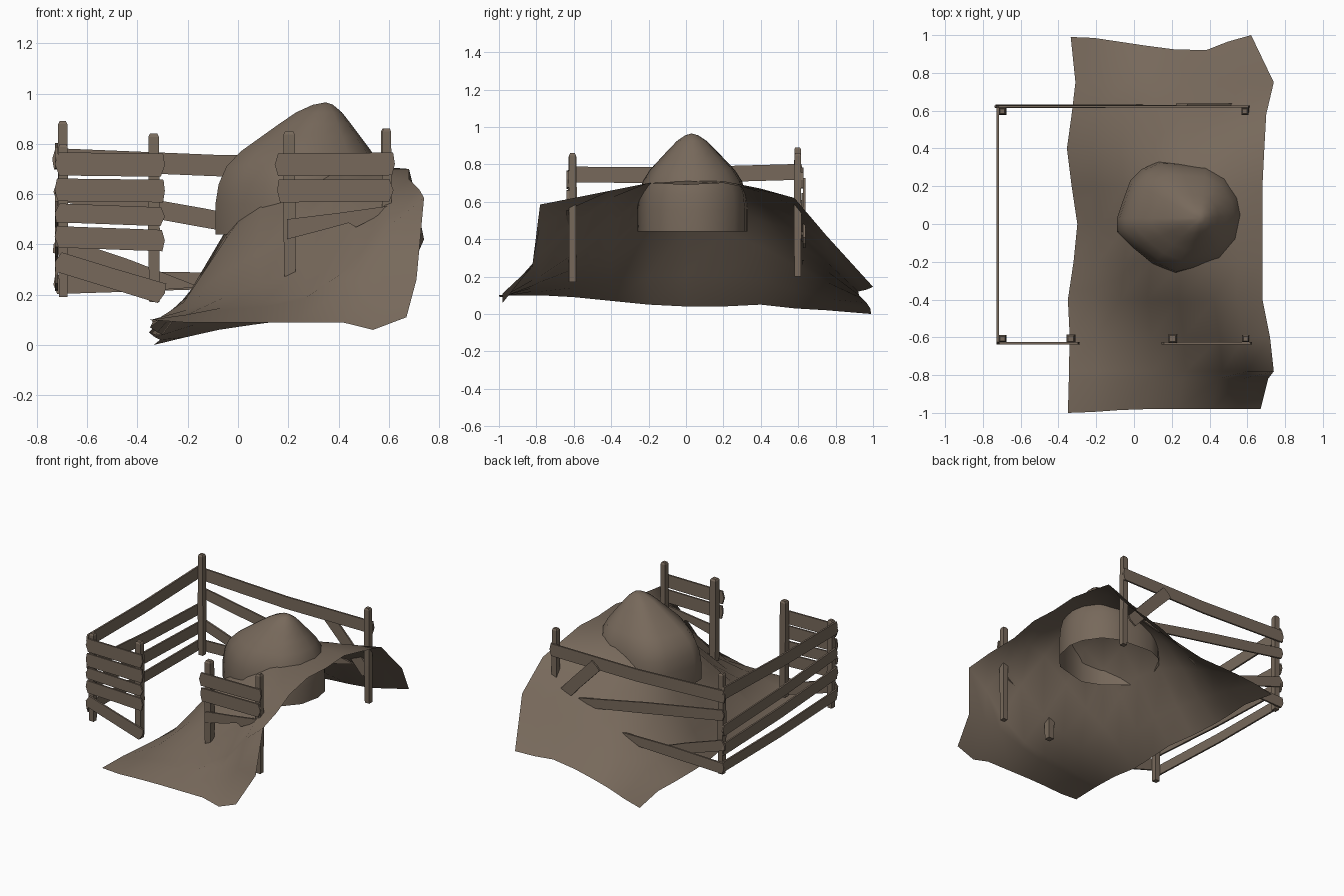
import bpy, math, random
from mathutils import Vector

if "Cube" in bpy.data.objects:
    bpy.data.objects.remove(bpy.data.objects["Cube"])

random.seed(4)
brown = bpy.data.materials.new("earth_brown")
brown.diffuse_color = (0.185, 0.141, 0.105, 1)
brown.use_nodes = True
brown.node_tree.nodes["Principled BSDF"].inputs["Base Color"].default_value = brown.diffuse_color


def make(name, verts, faces, smooth=None):
    me = bpy.data.meshes.new(name)
    me.from_pydata([tuple(v) for v in verts], [], faces)
    me.materials.append(brown)
    me.update()
    ob = bpy.data.objects.new(name, me)
    bpy.context.collection.objects.link(ob)
    if smooth:
        bpy.ops.object.select_all(action='DESELECT')
        bpy.context.view_layer.objects.active = ob
        ob.select_set(True)
        bpy.ops.object.shade_smooth_by_angle(angle=math.radians(smooth))
    return ob


# Hillside: open sheet, each row is (y, left x, right x, heights from left to right)
fractions = [0, .13, .27, .41, .57, .75, .87, 1]
rows = [
    (-1.0, -.35, .67, [.10, .09, .09, .09, .09, .09, .06, .11]),
    (-.82, -.345, .71, [.10, .12, .14, .15, .18, .25, .27, .26]),
    (-.78, -.345, .74, [.10, .12, .15, .17, .20, .32, .47, .585]),
    (-.60, -.34, .72, [.09, .14, .19, .24, .32, .48, .57, .62]),
    (-.40, -.35, .68, [.07, .17, .28, .36, .48, .62, .66, .66]),
    (-.20, -.32, .68, [.05, .20, .42, .55, .65, .70, .70, .70]),
    (0.0, -.30, .68, [.04, .21, .46, .63, .70, .71, .71, .69]),
    (.20, -.33, .68, [.04, .20, .44, .61, .70, .71, .71, .70]),
    (.40, -.355, .69, [.05, .18, .36, .50, .60, .65, .67, .66]),
    (.58, -.33, .70, [.03, .13, .26, .37, .45, .51, .57, .62]),
    (.75, -.31, .74, [.02, .08, .17, .23, .28, .32, .37, .42]),
    (1.0, -.335, .62, [.0, .03, .06, .08, .10, .12, .13, .145]),
]
back_edge = [.99, .985, .965, .945, .925, .92, .965, 1.0]
front_edge = [-1, -.995, -.985, -.98, -.98, -.98, -.98, -.98]
hill = []
for r, (y, x0, x1, zs) in enumerate(rows):
    for c, (f, z) in enumerate(zip(fractions, zs)):
        yy = front_edge[c] if r == 0 else back_edge[c] if r == len(rows) - 1 else y
        hill.append((x0 + (x1 - x0) * f, yy, z))
n = len(fractions)
quads = [(r * n + c, r * n + c + 1, (r + 1) * n + c + 1, (r + 1) * n + c)
         for r in range(len(rows) - 1) for c in range(n - 1)]
make("hillside", hill, quads, 60)

# Boulder: outline rings shrinking toward an off-centre peak, open underneath
outline = [(.585, .05), (.565, .15), (.49, .26), (.38, .315), (.24, .325), (.13, .33),
           (.04, .29), (-.02, .23), (-.06, .12), (-.09, .03), (-.09, -.04),
           (.0, -.13), (.1, -.21), (.22, -.26), (.33, -.235), (.46, -.2), (.555, -.09)]
peak = Vector((.35, .03))
rings = [(.44, 1.0), (.56, 1.0), (.64, .97), (.71, .9), (.77, .77), (.83, .58),
         (.88, .42), (.925, .27), (.955, .12)]
m = len(outline)
verts, faces = [], []
for z, s in rings:
    for p in outline:
        q = peak + (Vector(p) - peak) * s
        verts.append((q.x, q.y, z))
for k in range(len(rings) - 1):
    for i in range(m):
        j = (i + 1) % m
        faces.append((k * m + i, k * m + j, (k + 1) * m + j, (k + 1) * m + i))
verts.append((peak.x, peak.y, .965))
top = (len(rings) - 1) * m
faces += [(top + i, top + (i + 1) % m, len(verts) - 1) for i in range(m)]
make("boulder", verts, faces, 60)


# Flat plank from a profile of (along, height); runs along x or y
def plank(name, profile, pos, along='x', t=.012):
    k = len(profile)
    vs = []
    for d in (-t / 2, t / 2):
        for u, z in profile:
            vs.append((u, pos + d, z) if along == 'x' else (pos + d, u, z))
    fs = [tuple(range(k)), tuple(range(2 * k - 1, k - 1, -1))]
    fs += [(i, k + i, k + (i + 1) % k, (i + 1) % k) for i in range(k)]
    if along == 'y':
        fs = [f[::-1] for f in fs]
    make(name, vs, fs)


# Rough board with uneven ends and a slight sag; a tip makes the far end broken to a point
def board(name, a, b, h, pos, along='x', tip=False, sag=0.0):
    u0, z0 = a
    u1, z1 = b
    d = Vector((u1 - u0, z1 - z0)).normalized()
    nx, nz = -d.y * h / 2, d.x * h / 2
    um, zm = (u0 + u1) / 2, (z0 + z1) / 2 - sag
    e = [random.uniform(0, .015) for _ in range(4)]
    low = [(u0 - nx + e[0], z0 - nz), (um - nx, zm - nz)]
    high = [(um + nx, zm + nz), (u0 + nx + e[1], z0 + nz), (u0 - .004, z0)]
    if tip:
        far = [(u1 - d.x * .14 - nx, z1 - d.y * .14 - nz), (u1, z1 + nz * .6)]
    else:
        far = [(u1 - nx - e[2], z1 - nz), (u1 + .004, z1), (u1 + nx - e[3], z1 + nz)]
    plank(name, low + far + high, pos, along)


# Posts: slightly tapered square timbers with a bevelled top
def post(name, x, y, z0, z1, w=.018):
    vs, fs = [], []
    lean = random.uniform(-.004, .004)
    for z, s in ((z0, .95), (z0 + .4 * (z1 - z0), 1.1), (z1 - .012, 1), (z1, .7)):
        off = lean * (z - z0) / (z1 - z0)
        vs += [(x + off + sx * w * s, y + sy * w * s, z)
               for sx, sy in ((-1, -1), (1, -1), (1, 1), (-1, 1))]
    for k in range(3):
        fs += [(k * 4 + i, k * 4 + (i + 1) % 4, k * 4 + 4 + (i + 1) % 4, k * 4 + 4 + i)
               for i in range(4)]
    make(name, vs, fs + [(3, 2, 1, 0), (12, 13, 14, 15)])


post("post_back_left", -.695, .597, .19, .89)
post("post_back_right", .59, .597, .2, .86)
post("post_front_left", -.695, -.607, .19, .8)
post("post_gate_left", -.333, -.607, .17, .84, .021)
post("post_gate_right", .207, -.607, .17, .85, .022)
post("post_front_right", .592, -.607, .17, .86)

# Front fence, left of the gate
for i, (za, zb, h) in enumerate([(.72, .715, .092), (.617, .612, .09),
                                 (.525, .51, .075), (.43, .415, .085), (.33, .205, .08)]):
    board(f"front_left_board_{i}", (-.725, za), (-.295, zb), h, -.632)

# Front fence, right of the gate
board("front_right_board_0", (.15, .717), (.62, .72), .09, -.632)
board("front_right_board_1", (.16, .612), (.615, .615), .09, -.632)
plank("front_right_broken_board",
      [(.195, .42), (.33, .455), (.44, .485), (.47, .468), (.56, .515),
       (.615, .555), (.4, .525), (.195, .5)], -.632)

# Left side fence
for i, (za, zb, h) in enumerate([(.745, .76, .085), (.57, .5, .075),
                                 (.43, .37, .08), (.28, .25, .07)]):
    board(f"side_board_{i}", (-.63, za), (.625, zb), h, -.722, 'y', sag=.01)

# Back fence: sagging top rail, fallen and splintered boards
board("back_top_rail", (-.735, .74), (.61, .715), .085, .622, sag=.015)
board("back_broken_board_0", (-.73, .61), (.46, .40), .075, .624, tip=True)
board("back_broken_board_1", (-.73, .24), (.06, .265), .075, .626, tip=True)
board("back_broken_board_2", (-.73, .40), (-.15, .21), .07, .62, tip=True)
board("back_hanging_board", (.25, .7), (.56, .38), .08, .632)
